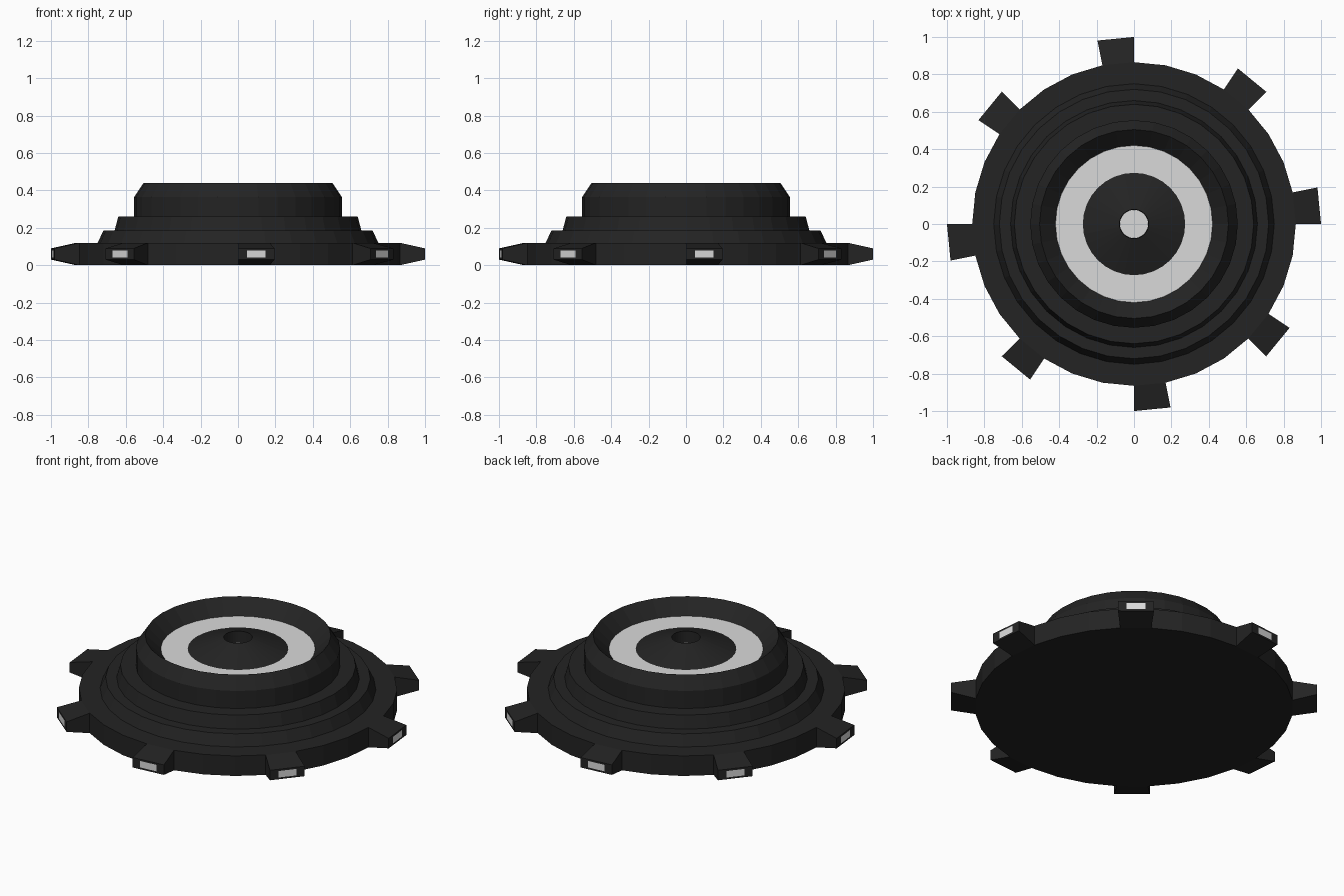
import bpy, bmesh, math
from mathutils import Vector

if "Cube" in bpy.data.objects:
    bpy.data.objects.remove(bpy.data.objects["Cube"])

SIDES = 32


def material(name, colour):
    m = bpy.data.materials.new(name)
    m.use_nodes = True
    m.diffuse_color = colour
    m.node_tree.nodes["Principled BSDF"].inputs["Base Color"].default_value = colour
    return m


dark = material("charcoal", (0.017, 0.017, 0.017, 1))
pale = material("pale grey", (0.7, 0.7, 0.7, 1))


def polar(r, i, z):
    a = 2 * math.pi * i / SIDES
    return Vector((r * math.cos(a), r * math.sin(a), z))


def finish(name, bm, *mats):
    me = bpy.data.meshes.new(name)
    bm.to_mesh(me)
    bm.free()
    for m in mats:
        me.materials.append(m)
    ob = bpy.data.objects.new(name, me)
    bpy.context.collection.objects.link(ob)
    return ob


def lathe(name, profile, mat, cap_start=False, cap_end=False):
    """Revolve (radius, height) points, listed from the outside bottom upwards."""
    bm = bmesh.new()
    rings = [[bm.verts.new(polar(r, i, z)) for i in range(SIDES)] for r, z in profile]
    for lo, hi in zip(rings, rings[1:]):
        for i in range(SIDES):
            j = (i + 1) % SIDES
            bm.faces.new((lo[i], lo[j], hi[j], hi[i]))
    if cap_start:
        bm.faces.new(rings[0][::-1])
    if cap_end:
        bm.faces.new(rings[-1])
    return finish(name, bm, mat)


# Stepped housing with a raised, bevelled collar and a sloping inner lip
lathe("housing", [(0.865, 0), (0.865, 0.12), (0.75, 0.12), (0.72, 0.185), (0.66, 0.185),
                  (0.64, 0.26), (0.555, 0.26), (0.555, 0.365), (0.505, 0.44),
                  (0.42, 0.36)], dark, cap_start=True)

# Pale floor inside the collar
lathe("floor_disc", [(0.425, 0.355), (0.42, 0.3605)], pale, cap_end=True)

# Central cone with an open bore that shows the floor
lathe("centre_cone", [(0.275, 0.36), (0.078, 0.43), (0.076, 0.361)], dark)

# Eight tapered teeth, each grown from one rim facet, with a pale lamp at the tip
bm = bmesh.new()
for k in range(0, SIDES, 4):
    root = [bm.verts.new(polar(0.865, k + d, z)) for d, z in ((0, 0), (1, 0), (1, 0.12), (0, 0.12))]
    tip = [bm.verts.new(polar(1.0, k + d, z)) for d, z in
           ((0, 0.03), (1, 0.03), (1, 0.09), (0, 0.09))]
    for i in range(4):
        j = (i + 1) % 4
        bm.faces.new((root[i], root[j], tip[j], tip[i]))
    end = bm.faces.new(tip)
    bmesh.ops.inset_individual(bm, faces=[end], thickness=0.005)
    mid = end.calc_center_median()
    for v, corner in zip(end.verts, tip):
        off = corner.co - mid
        v.co = mid + Vector((off.x * 0.52, off.y * 0.52, off.z * 0.65))
    end.material_index = 1
bmesh.ops.recalc_face_normals(bm, faces=bm.faces)
finish("rim_teeth", bm, dark, pale)
